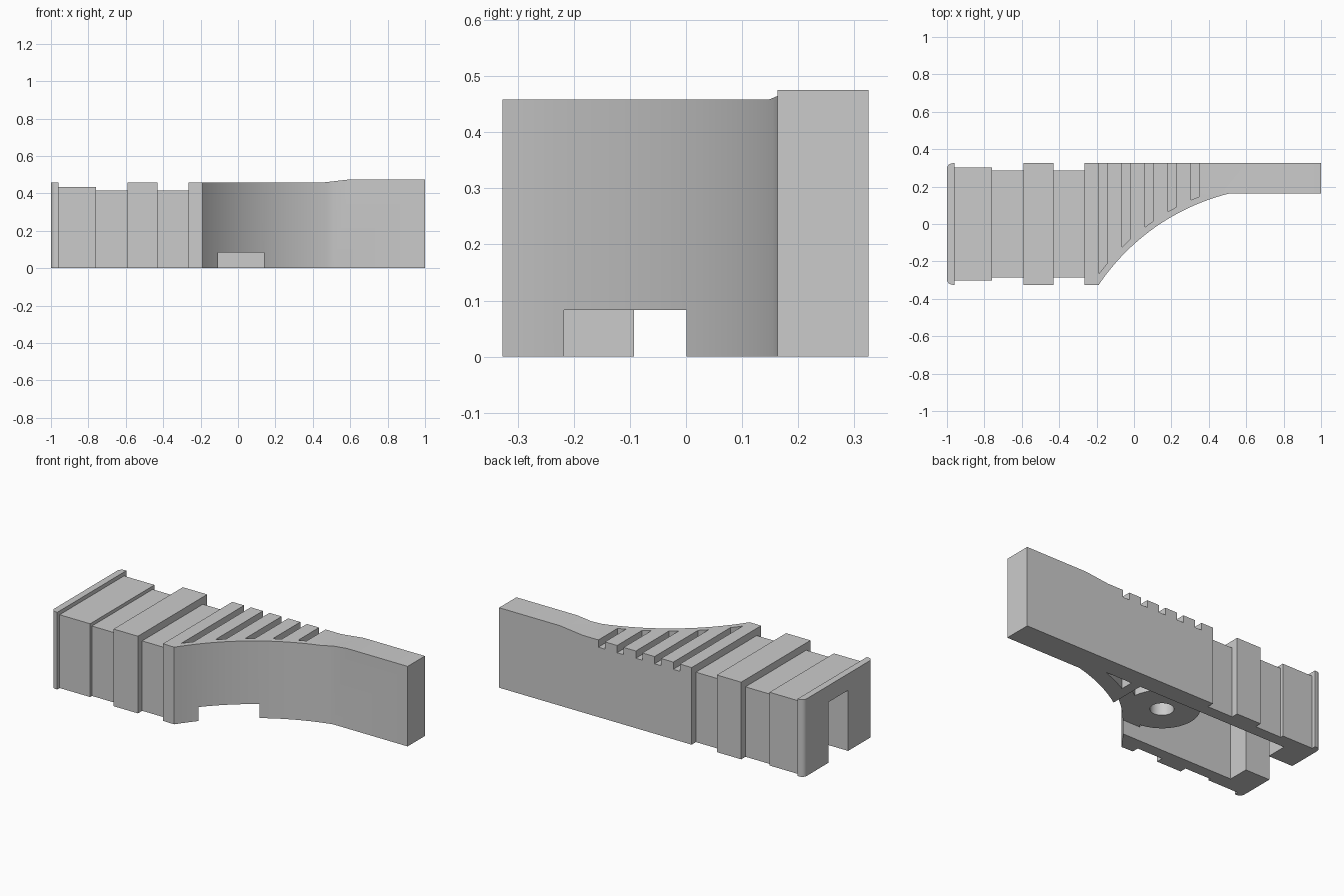
import bpy, bmesh, math

cube = bpy.data.objects.get("Cube")
if cube:
    bpy.data.objects.remove(cube, do_unlink=True)

grey = bpy.data.materials.new("plain grey")
grey.use_nodes = True
colour = (0.6, 0.6, 0.6, 1)
grey.diffuse_color = colour
grey.node_tree.nodes["Principled BSDF"].inputs["Base Color"].default_value = colour

# Centre and radius of the scooped side, in plan
CX, CY, R = 0.795, -0.988, 1.186
HALF = 0.325      # half width of the body
CAVITY = 0.217    # half width of the cavity
CEILING = 0.36
NOTCH = 0.083


def prism(name, points, low, high, axis="Z"):
    """Extrude a flat outline along z, or an x-z outline along y."""
    def place(p, h):
        return (p[0], p[1], h) if axis == "Z" else (p[0], h, p[1])
    bm = bmesh.new()
    base = bm.faces.new([bm.verts.new(place(p, low)) for p in points])
    top = bmesh.ops.extrude_face_region(bm, geom=[base])["geom"]
    move = (0, 0, high - low) if axis == "Z" else (0, high - low, 0)
    bmesh.ops.translate(bm, vec=move,
                        verts=[v for v in top if isinstance(v, bmesh.types.BMVert)])
    bmesh.ops.recalc_face_normals(bm, faces=bm.faces)
    mesh = bpy.data.meshes.new(name)
    bm.to_mesh(mesh)
    bm.free()
    mesh.materials.append(grey)
    obj = bpy.data.objects.new(name, mesh)
    bpy.context.collection.objects.link(obj)
    return obj


def box(name, x0, x1, half_y, z0, z1):
    return prism(name, [(x0, -half_y), (x1, -half_y), (x1, half_y), (x0, half_y)], z0, z1)


def disc(name, x, r, z0, z1, n=48):
    turns = [i * math.tau / n for i in range(n)]
    return prism(name, [(x + r * math.cos(t), r * math.sin(t)) for t in turns], z0, z1)


def scoop(x0, x1, offset=0, n=24):
    """Points on the scoop arc from x0 to x1, moved into the body by offset."""
    r = R + offset
    a, b = (math.acos((x - CX) / r) for x in (x0, x1))
    steps = [a + (b - a) * i / n for i in range(n + 1)]
    return [(CX + r * math.cos(t), CY + r * math.sin(t)) for t in steps]


def combine(target, tool, operation="DIFFERENCE"):
    mod = target.modifiers.new(tool.name, "BOOLEAN")
    mod.operation = operation
    mod.solver = "EXACT"
    mod.object = tool
    bpy.context.view_layer.objects.active = target
    bpy.ops.object.modifier_apply(modifier=mod.name)
    bpy.data.objects.remove(tool, do_unlink=True)


# Stepped sections: start x, end x, half width, height
sections = [(-0.96, -0.76, 0.302, 0.435), (-0.76, -0.59, 0.285, 0.415),
            (-0.59, -0.43, HALF, 0.458), (-0.43, -0.265, 0.285, 0.415)]

# Plan outline: rounded end flange, steps, scooped grip and thin arm
r = 0.03
corner = [(-1 + r - r * math.sin(t), HALF - r + r * math.cos(t))
          for t in [i * math.pi / 12 for i in range(7)]]
side = [(x, w) for x0, x1, w, h in sections for x in (x0, x1)]
near = [(x, -y) for x, y in reversed(corner)] + [(-0.96, -HALF)]
near += [(x, -w) for x, w in side] + [(-0.265, -HALF)]
far = [(-0.265, HALF)] + side[::-1] + [(-0.96, HALF)] + corner
outline = near + scoop(-0.19, 0.51) + [(1, 0.163), (1, HALF)] + far
body = prism("grip_body", outline, 0, 0.475)

# Stepped top profile
top = [(-1.1, 0.458), (-0.96, 0.458)]
top += [(x, h) for x0, x1, w, h in sections for x in (x0, x1)]
top += [(-0.265, 0.458), (0.45, 0.458), (0.6, 0.475), (0.6, 0.7), (-1.1, 0.7)]
combine(body, prism("top_cutter", top, -0.6, 0.6, "Y"))

# Diagonal-ended grip slots on top, open at the back
for i in range(5):
    x = -0.187 + 0.123 * i
    pts = scoop(x, x + 0.043, 0.033, 3) + [(x + 0.043, 0.4), (x, 0.4)]
    combine(body, prism("slot_cutter", pts, 0.415, 0.6))

# Hollow underside with a round screw boss left standing
wall = 0.09
inner_x = CX - math.sqrt((R + wall) ** 2 - (CAVITY + CY * -1 - 2 * CAVITY) ** 2)
cavity = prism("cavity_cutter", [(-0.84, CAVITY), (-0.84, -CAVITY)]
               + scoop(inner_x, 0.14, wall) + [(0.14, CAVITY)], -0.1, CEILING)
combine(cavity, disc("boss_shape", -0.19, 0.2, NOTCH, 0.5))
combine(body, cavity)
combine(body, box("notch_cutter", -0.83, 0.14, CAVITY, -0.2, NOTCH))
combine(body, disc("screw_hole_cutter", -0.19, 0.063, -0.1, CEILING))

# Open channel through the end flange
combine(body, box("channel_cutter", -1.1, -0.8, 0.093, -0.15, CEILING))

# Small pocket beyond the rib
tip = CX - math.sqrt((R + wall) ** 2 - (CAVITY - CY) ** 2)
combine(body, prism("pocket_cutter", scoop(0.2, tip, wall, 8) + [(0.2, CAVITY)],
                    -0.1, CEILING))

# Smooth curved faces, crisp edges
bpy.ops.object.select_all(action="DESELECT")
body.select_set(True)
bpy.context.view_layer.objects.active = body
bpy.ops.object.shade_smooth_by_angle(angle=math.radians(25))
